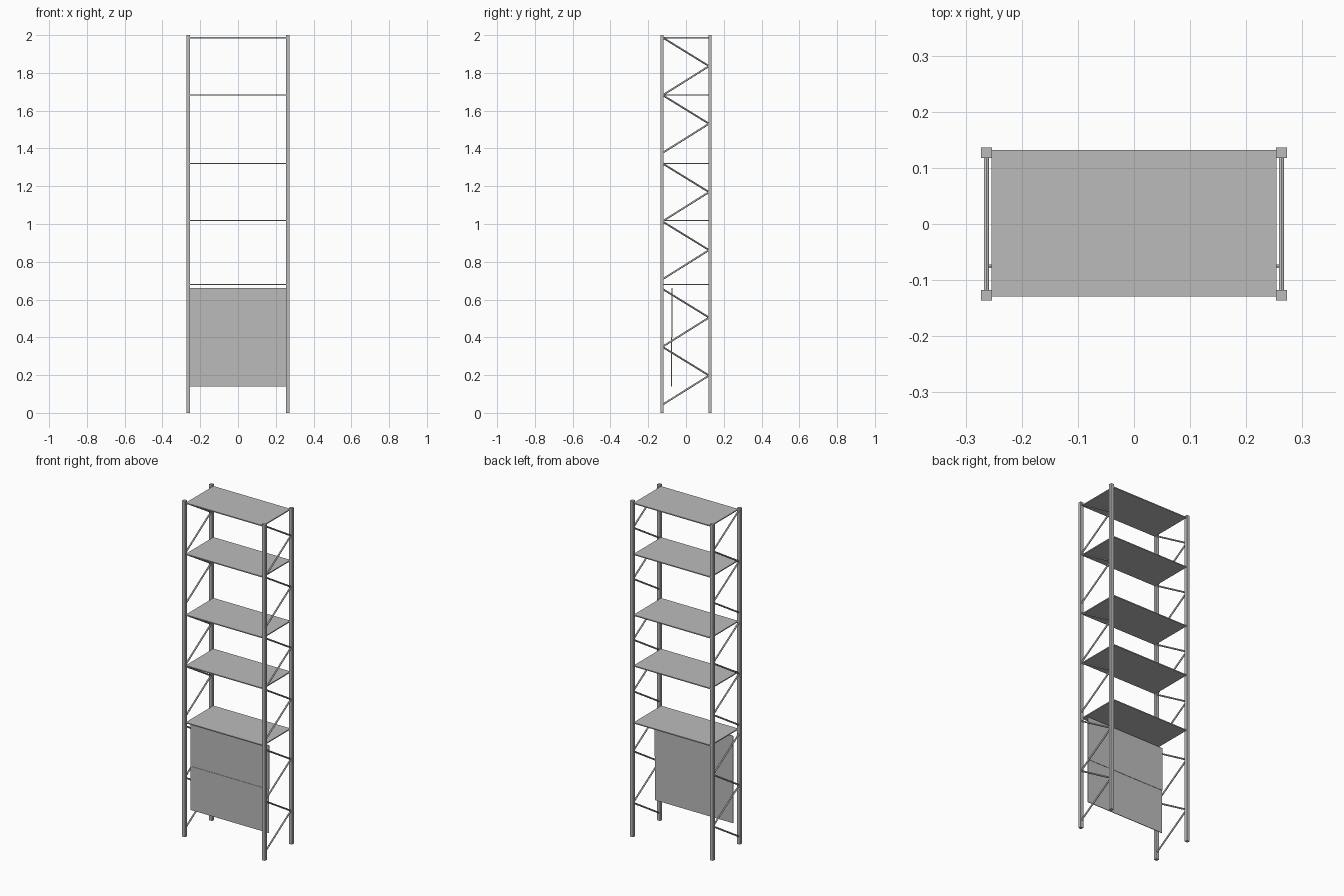
import bpy
from mathutils import Vector

if "Cube" in bpy.data.objects:
    bpy.data.objects.remove(bpy.data.objects["Cube"], do_unlink=True)

COLOUR = (0.5, 0.5, 0.5, 1)
steel = bpy.data.materials.new("grey_steel")
steel.use_nodes = True
steel.diffuse_color = COLOUR
steel.node_tree.nodes["Principled BSDF"].inputs["Base Color"].default_value = COLOUR

POST_X, POST_Y = 0.263, 0.127
SIDES = (("right", -1), ("left", 1))


def box(name, centre, size):
    bpy.ops.mesh.primitive_cube_add(size=1, location=centre)
    ob = bpy.context.object
    ob.name = name
    ob.scale = size
    bpy.ops.object.transform_apply(location=False, rotation=False, scale=True)
    ob.data.materials.append(steel)
    return ob


def rod(name, start, end, radius):
    start, end = Vector(start), Vector(end)
    axis = end - start
    bpy.ops.mesh.primitive_cylinder_add(vertices=12, radius=radius, depth=axis.length,
                                        location=(start + end) / 2)
    ob = bpy.context.object
    ob.name = name
    ob.rotation_euler = axis.to_track_quat("Z", "Y").to_euler()
    ob.data.materials.append(steel)
    bpy.ops.object.shade_smooth_by_angle()
    return ob


# Four square corner posts
for side, sx in SIDES:
    for end, sy in (("front", -1), ("back", 1)):
        box(f"{end}_{side}_post", (sx * POST_X, sy * POST_Y, 1), (0.019, 0.018, 2))

# Thin shelves between the side frames
for i, z in enumerate((0.679, 1.018, 1.32, 1.682, 1.986)):
    box(f"shelf_{i + 1}", (0, 0.001, z), (0.508, 0.261, 0.006))

# V-shaped pairs of diagonal braces on each side frame
REACH = 0.122
for side, sx in SIDES:
    for i, top in enumerate((0.348, 0.655, 1.012, 1.319, 1.681, 1.986)):
        for part, drop in (("upper", 0), ("lower", 0.303)):
            rod(f"{side}_{part}_brace_{i + 1}", (sx * POST_X, -REACH, top - drop),
                (sx * POST_X, REACH, top - 0.15), 0.0047)

# Upright panel below the lowest shelf, in two stacked halves
box("lower_panel", (0, -0.0765, 0.27), (0.516, 0.004, 0.26))
box("upper_panel", (0, -0.0745, 0.53), (0.516, 0.004, 0.26))
